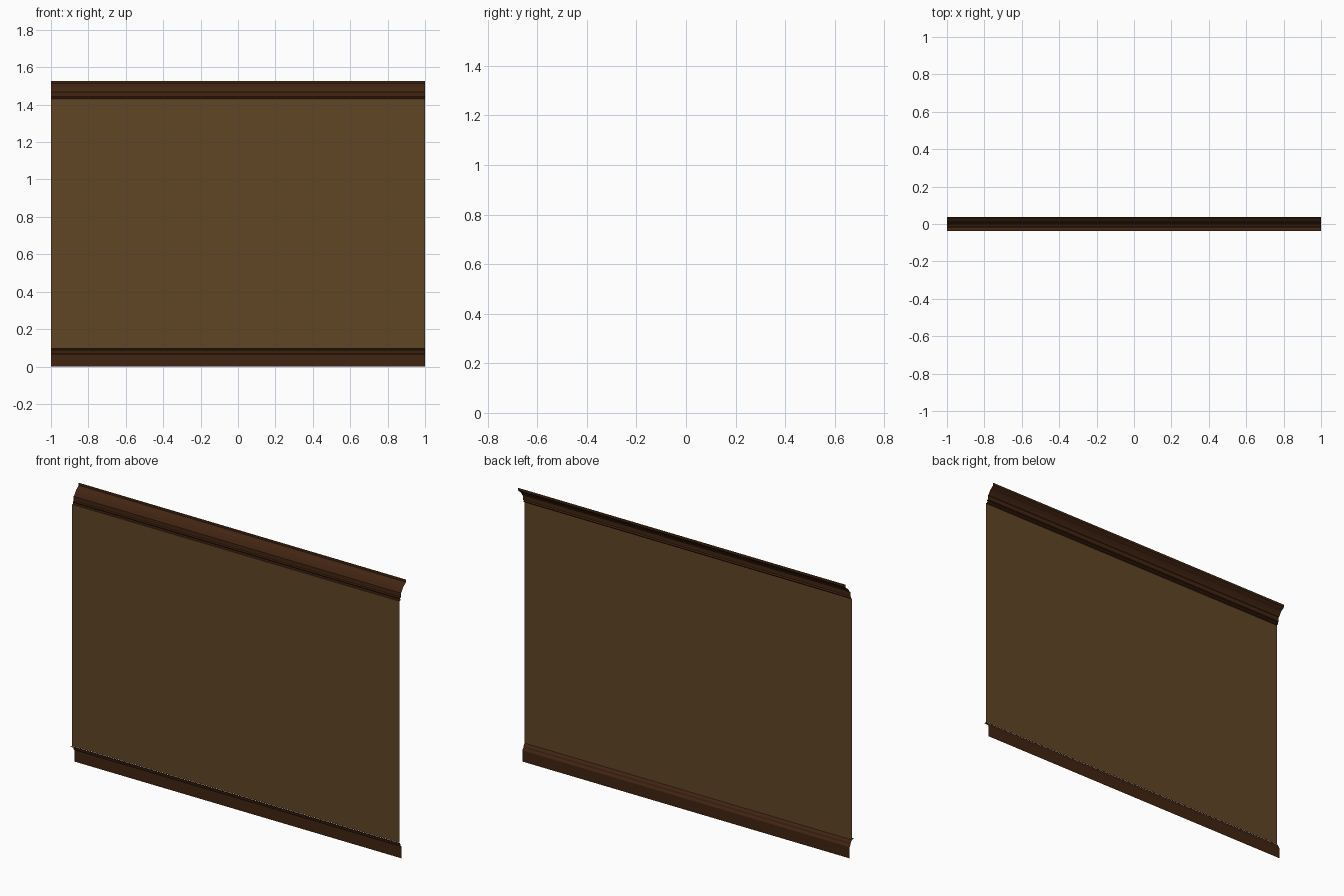
import bpy

if "Cube" in bpy.data.objects:
    bpy.data.objects.remove(bpy.data.objects["Cube"])


def material(name, rgb):
    m = bpy.data.materials.new(name)
    m.diffuse_color = (*rgb, 1.0)
    m.use_nodes = True
    m.node_tree.nodes["Principled BSDF"].inputs["Base Color"].default_value = m.diffuse_color
    return m


panel_brown = material("panel brown", (0.118, 0.059, 0.018))
dark_wood = material("dark wood", (0.054, 0.018, 0.006))


def extrude_strip(name, profile, mat, half=1.0):
    """Open sheet: a (y, z) profile, bottom to top, swept along x; faces +y."""
    verts, faces = [], []
    for y, z in profile:
        verts += [(-half, y, z), (half, y, z)]
    for i in range(len(profile) - 1):
        a = 2 * i
        faces.append((a + 1, a, a + 2, a + 3))
    me = bpy.data.meshes.new(name)
    me.from_pydata(verts, [], faces)
    me.materials.append(mat)
    ob = bpy.data.objects.new(name, me)
    bpy.context.collection.objects.link(ob)
    return ob


# Baseboard: flat board with a moulded cap running back past the panel
extrude_strip("baseboard", [
    (0.0, 0.0), (0.0, 0.062), (-0.004, 0.068), (-0.008, 0.072),
    (-0.010, 0.082), (-0.016, 0.090), (-0.022, 0.094), (-0.037, 0.096),
], dark_wood)

# Wall panel between the two mouldings
extrude_strip("wall_panel", [(-0.02, 0.094), (-0.02, 1.428)], panel_brown)

# Crown moulding: small bead, fillet, sloping cove and top lip
extrude_strip("crown_moulding", [
    (-0.020, 1.425), (-0.013, 1.428), (-0.010, 1.434), (-0.013, 1.441),
    (-0.006, 1.444), (-0.006, 1.468), (0.000, 1.471), (0.006, 1.482),
    (0.016, 1.495), (0.030, 1.505), (0.033, 1.508), (0.037, 1.512),
    (0.037, 1.526),
], dark_wood)
